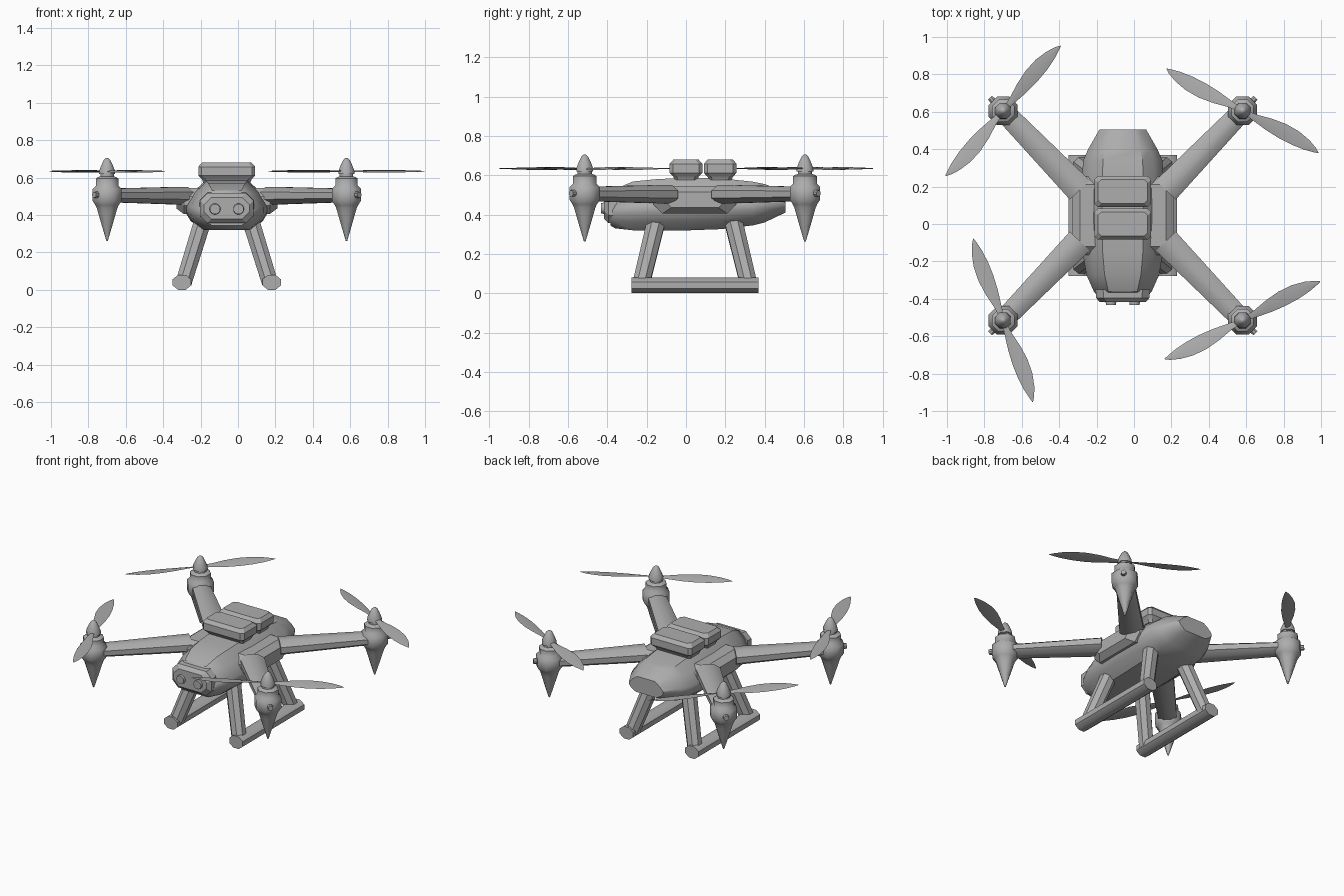
import bpy, bmesh, math
from mathutils import Vector

if "Cube" in bpy.data.objects:
    bpy.data.objects.remove(bpy.data.objects["Cube"])

CX, CY = -0.06, 0.045          # middle of the airframe
UP = Vector((0, 0, 1))

grey = bpy.data.materials.new("plain_grey")
grey.diffuse_color = (0.42, 0.42, 0.42, 1)
grey.use_nodes = True
grey.node_tree.nodes["Principled BSDF"].inputs["Base Color"].default_value = grey.diffuse_color


def loft(name, rings, angle=40):
    """Skin a list of equal-length point rings and cap both ends."""
    bm = bmesh.new()
    loops = [[bm.verts.new(p) for p in r] for r in rings]
    n = len(loops[0])
    for a, b in zip(loops, loops[1:]):
        for i in range(n):
            j = (i + 1) % n
            bm.faces.new((a[i], a[j], b[j], b[i]))
    bm.faces.new(loops[0][::-1])
    bm.faces.new(loops[-1])
    bmesh.ops.recalc_face_normals(bm, faces=bm.faces)
    me = bpy.data.meshes.new(name)
    bm.to_mesh(me)
    bm.free()
    me.materials.append(grey)
    ob = bpy.data.objects.new(name, me)
    bpy.context.collection.objects.link(ob)
    bpy.ops.object.select_all(action='DESELECT')
    ob.select_set(True)
    bpy.context.view_layer.objects.active = ob
    bpy.ops.object.shade_smooth_by_angle(angle=math.radians(angle))
    return ob


def ring(c, u, v, n=8):
    """Polygon ring with flat sides along u and v (u, v = half sizes)."""
    k = 1 / math.cos(math.pi / n)
    pts = []
    for i in range(n):
        t = 2 * math.pi * (i + 0.5) / n
        pts.append(Vector(c) + u * (k * math.cos(t)) + v * (k * math.sin(t)))
    return pts


def tube(name, a, b, ra, rb, n=8):
    """Tapered tube from a to b; ra, rb = (sideways, upward) half sizes."""
    a, b = Vector(a), Vector(b)
    d = (b - a).normalized()
    ref = UP if abs(d.z) < 0.7 else Vector((0, 1, 0))
    u = d.cross(ref).normalized()
    v = u.cross(d).normalized()
    return loft(name, [ring(a, u * ra[0], v * ra[1], n),
                       ring(b, u * rb[0], v * rb[1], n)])


def chamfer_rect(hw, hh, c):
    return [(hw, hh - c), (hw - c, hh), (c - hw, hh), (-hw, hh - c),
            (-hw, c - hh), (c - hw, -hh), (hw - c, -hh), (hw, c - hh)]


# Fuselage: stations (y, half width, top z, bottom z)
stations = [(-0.385, 0.135, 0.485, 0.345), (-0.36, 0.155, 0.53, 0.33),
            (-0.27, 0.195, 0.568, 0.32), (-0.15, 0.215, 0.58, 0.32),
            (0.02, 0.222, 0.588, 0.32), (0.18, 0.222, 0.584, 0.326),
            (0.34, 0.212, 0.567, 0.345), (0.40, 0.185, 0.555, 0.36),
            (0.505, 0.125, 0.515, 0.41)]
section = [(0.5, 1), (0.78, 0.78), (1, 0.5), (1, 0.36), (0.87, 0.18), (0.6, 0)]
section += [(-x, z) for x, z in reversed(section)]
loft("fuselage", [[(CX + w * x, y, lo + (hi - lo) * z) for x, z in section]
                  for y, w, hi, lo in stations], 35)

# Battery packs with chamfered edges
for i, y in enumerate((0.0, 0.174)):
    levels = [(0.575, 0.127, 0.058), (0.592, 0.133, 0.064), (0.612, 0.152, 0.083),
              (0.658, 0.152, 0.083), (0.68, 0.133, 0.064)]
    loft(f"battery_{i}", [[(CX + a, y + b, z) for a, b in chamfer_rect(hx, hy, 0.018)]
                          for z, hx, hy in levels], 30)

# Nose camera plate and lenses
loft("camera_plate", [[(CX + a, y, 0.437 + b) for a, b in chamfer_rect(hx, hz, 0.04)]
                      for y, hx, hz in ((-0.35, 0.145, 0.083), (-0.395, 0.143, 0.08),
                                        (-0.418, 0.122, 0.058))], 25)
for s in (-1, 1):
    tube("camera_lens", (CX + s * 0.063, -0.40, 0.432), (CX + s * 0.063, -0.433, 0.432),
         (0.03, 0.03), (0.027, 0.027), 12)

# Side pods and landing gear
for sx in (-1, 1):
    loft("side_pod", [[(CX + sx * x, CY + a, 0.475 + b) for a, b in chamfer_rect(hy, hz, 0.045)]
                      for x, hy, hz in ((0.14, 0.21, 0.07), (0.23, 0.21, 0.07),
                                        (0.27, 0.165, 0.04))], 25)
    tube("skid", (CX + sx * 0.24, CY - 0.323, 0.04), (CX + sx * 0.24, CY + 0.323, 0.04),
         (0.049, 0.04), (0.049, 0.04))
    for sy in (-1, 1):
        tube("leg", (CX + sx * 0.23, CY + sy * 0.275, 0.04),
             (CX + sx * 0.128, CY + sy * 0.195, 0.37), (0.043, 0.043), (0.046, 0.046))

# Motor profile and spinner profile: (radius, z)
motor = [(0.004, 0.262), (0.027, 0.34), (0.047, 0.41), (0.055, 0.437), (0.062, 0.452),
         (0.077, 0.475), (0.077, 0.54), (0.06, 0.557), (0.06, 0.595), (0.047, 0.604),
         (0.036, 0.606), (0.036, 0.622)]
spinner = [(0.043, 0.619), (0.041, 0.64), (0.03, 0.668), (0.017, 0.695), (0.005, 0.706)]
# Blade outline: (distance, half width, sideways sweep)
blade = [(0.02, 0.012, 0), (0.08, 0.02, 0), (0.16, 0.035, 0.004), (0.24, 0.043, 0.007),
         (0.32, 0.041, 0.007), (0.39, 0.029, 0.004), (0.44, 0.013, 0), (0.464, 0.002, -0.004)]
X, Y = Vector((1, 0, 0)), Vector((0, 1, 0))

for sx, sy, spin in ((-1, 1, 49), (1, 1, -28.5), (-1, -1, 110.5), (1, -1, 27)):
    rx, ry = CX + sx * 0.64, CY + sy * 0.56
    # Arm from fuselage to motor
    tube("arm", (CX + sx * 0.23, CY + sy * 0.137, 0.503), (rx, ry, 0.505),
         (0.074, 0.048), (0.054, 0.036))
    for name, prof in (("motor", motor), ("spinner", spinner)):
        loft(name, [ring((rx, ry, z), X * r, Y * r) for r, z in prof], 46)
    # Bolt on the outer side of the motor
    d = Vector((sx, sy, 0)).normalized()
    c = Vector((rx, ry, 0.508))
    tube("motor_bolt", c + d * 0.06, c + d * 0.098, (0.018, 0.018), (0.015, 0.015))
    # Two pitched propeller blades
    for half in (0, 180):
        t = math.radians(spin + half)
        out = Vector((math.cos(t), math.sin(t), 0))
        side = Vector((-math.sin(t), math.cos(t), 0))
        rings = []
        for dist, hw, sweep in blade:
            pitch = math.radians(14 - 18 * dist)
            u = side * math.cos(pitch) + UP * math.sin(pitch)
            c = Vector((rx, ry, 0.634)) + out * dist + side * sweep
            th = 0.0035 if dist < 0.45 else 0.001
            rings.append([c + u * hw, c + UP * th, c - u * hw, c - UP * th])
        loft("propeller_blade", rings)
